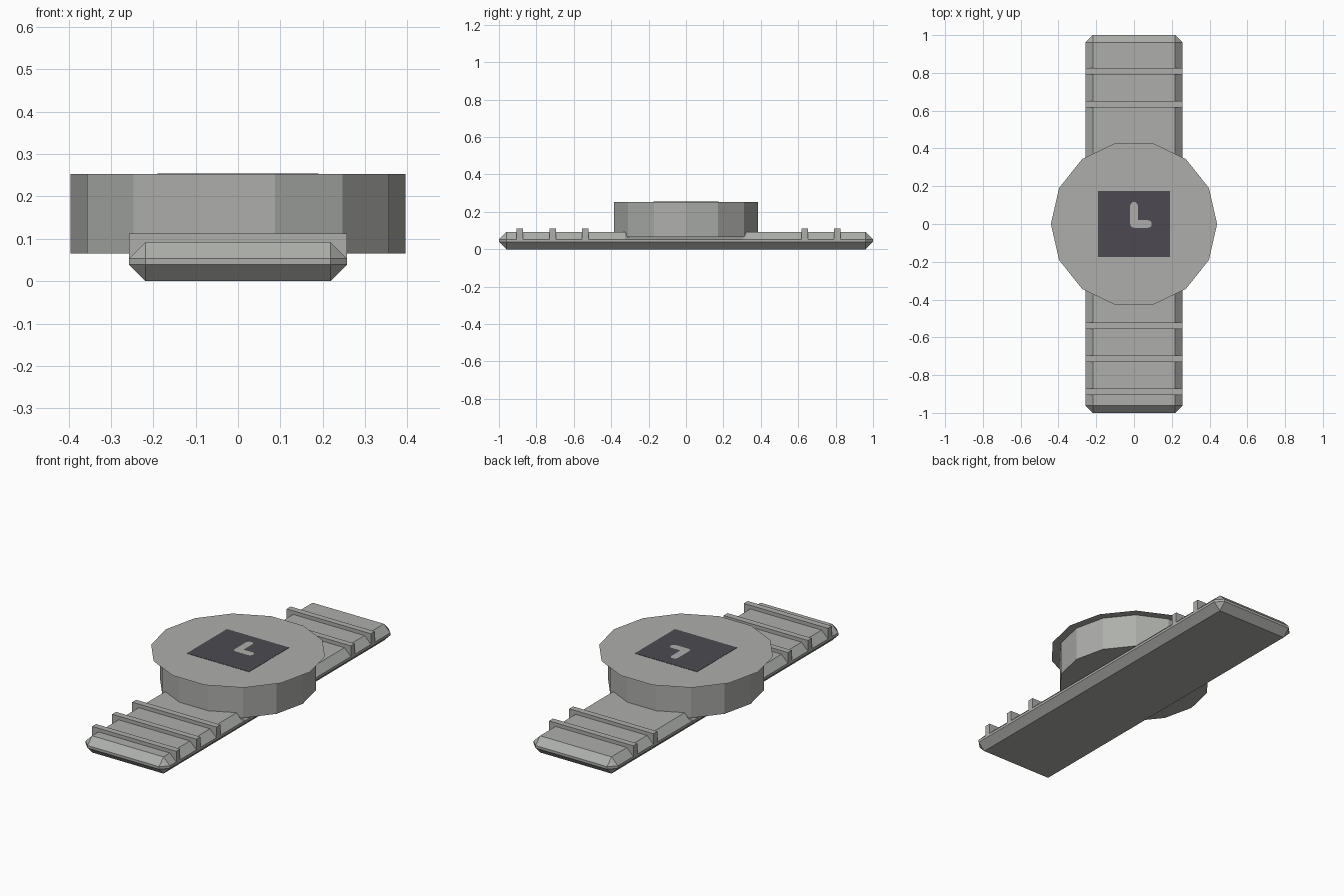
import bpy, bmesh, math
from mathutils import Matrix, Vector

default = bpy.data.objects.get("Cube")
if default:
    bpy.data.objects.remove(default, do_unlink=True)


def make_material(name, color):
    mat = bpy.data.materials.new(name)
    mat.use_nodes = True
    mat.diffuse_color = (*color, 1)
    mat.node_tree.nodes["Principled BSDF"].inputs["Base Color"].default_value = (*color, 1)
    return mat


GREY = make_material("grey", (0.42, 0.43, 0.41))
DARK = make_material("dark screen", (0.072, 0.068, 0.082))

SIDES = 14
CASE_BOTTOM, CASE_TOP = 0.065, 0.253


def finish(name, bm, mat):
    mesh = bpy.data.meshes.new(name)
    bm.to_mesh(mesh)
    bm.free()
    mesh.materials.append(mat)
    obj = bpy.data.objects.new(name, mesh)
    bpy.context.collection.objects.link(obj)
    return obj


def box_bmesh(low, high):
    bm = bmesh.new()
    low, high = Vector(low), Vector(high)
    matrix = Matrix.Translation((low + high) / 2) @ Matrix.Diagonal((*(high - low), 1))
    bmesh.ops.create_cube(bm, size=1, matrix=matrix)
    return bm


def box(name, low, high, mat):
    return finish(name, box_bmesh(low, high), mat)


# Strap: chamfered slab with a shallow seat lowered under the case
bm = box_bmesh((-0.257, -1, 0), (0.257, 1, 0.092))
bmesh.ops.bevel(bm, geom=bm.edges[:], offset=0.039, segments=1, affect='EDGES')
for y in (-0.325, -0.3, 0.3, 0.325):
    bmesh.ops.bisect_plane(bm, geom=bm.verts[:] + bm.edges[:] + bm.faces[:],
                           plane_co=(0, y, 0), plane_no=(0, 1, 0))
for v in bm.verts:
    if abs(v.co.y) < 0.31 and v.co.z > 0.08:
        v.co.z = CASE_BOTTOM
finish("strap", bm, GREY)

# Raised bars across the strap
for i, y in enumerate((-0.888, -0.713, -0.538, 0.634, 0.809)):
    box(f"strap_bar_{i + 1}", (-0.257, y - 0.017, 0.05), (0.257, y + 0.017, 0.112), GREY)

# Case: open-topped drum with a corner pointing forwards
bm = bmesh.new()
matrix = (Matrix.Translation((0, 0, (CASE_BOTTOM + CASE_TOP) / 2))
          @ Matrix.Rotation(math.pi / 2, 4, 'Z'))
bmesh.ops.create_cone(bm, cap_ends=True, segments=SIDES, radius1=0.395, radius2=0.395,
                      depth=CASE_TOP - CASE_BOTTOM, matrix=matrix)
lid = [f for f in bm.faces if f.normal.z > 0.9]
bmesh.ops.delete(bm, geom=lid, context='FACES_ONLY')
finish("case", bm, GREY)

# Bezel: flat overhanging plate with an inset dial
bm = bmesh.new()
ring = [bm.verts.new((0.44 * math.cos(a), 0.44 * math.sin(a), CASE_TOP))
        for a in (math.tau * i / SIDES for i in range(SIDES))]
bm.faces.new(ring)
bm.normal_update()
bmesh.ops.inset_individual(bm, faces=bm.faces[:], thickness=0.075)
finish("bezel", bm, GREY)

# Screen plate
box("screen", (-0.19, -0.175, CASE_TOP - 0.002), (0.19, 0.175, CASE_TOP + 0.0015), DARK)


# Hands: thin rounded bars meeting in an L
def hand(name, length, angle):
    bm = bmesh.new()
    radius, steps = 0.02, 6
    outline = []
    for centre, start in ((length, -math.pi / 2), (0, math.pi / 2)):
        for i in range(steps + 1):
            a = start + math.pi * i / steps
            outline.append(bm.verts.new((centre + radius * math.cos(a),
                                         radius * math.sin(a), CASE_TOP + 0.003)))
    bm.faces.new(outline)
    bm.transform(Matrix.Rotation(angle, 4, 'Z'))
    finish(name, bm, GREY)


hand("long_hand", 0.097, math.pi / 2)
hand("short_hand", 0.074, 0)
